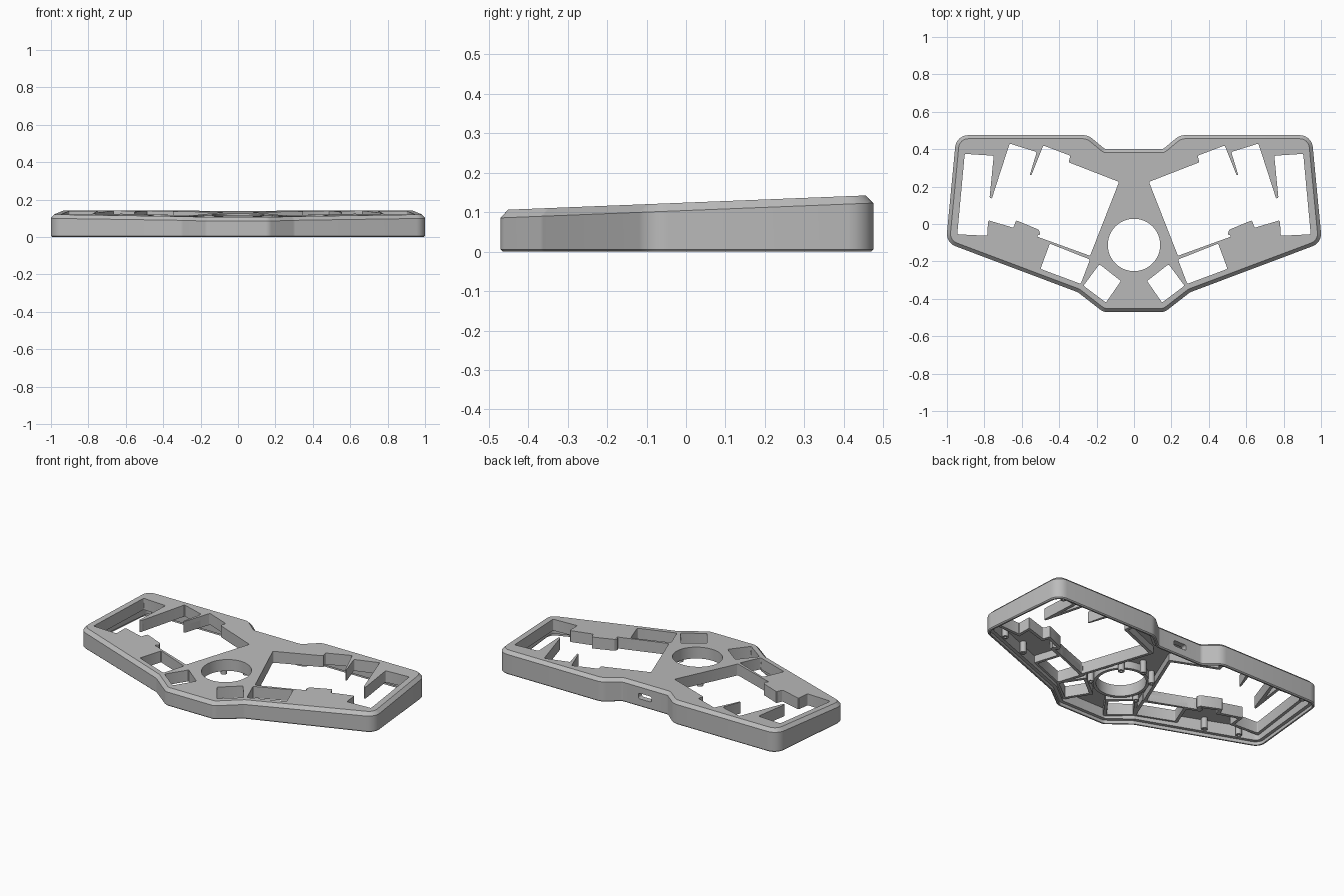
import bpy, bmesh, math
from mathutils import Vector

cube = bpy.data.objects.get("Cube")
if cube:
    bpy.data.objects.remove(cube, do_unlink=True)

grey = bpy.data.materials.new("grey_plastic")
grey.use_nodes = True
COLOUR = (0.5, 0.5, 0.5, 1)
grey.diffuse_color = COLOUR
grey.node_tree.nodes["Principled BSDF"].inputs["Base Color"].default_value = COLOUR


def top(y, drop=0.0):
    """Height of the sloping top face."""
    return 0.1242 + 0.0398 * y - drop


def mirror(points):
    return [(-x, y) for x, y in reversed(points)]


def corner(poly, i):
    """Corner point with its incoming and outgoing edges."""
    a, b, c = (Vector(poly[k % len(poly)]) for k in (i - 1, i, i + 1))
    return b, b - a, c - b


def inset(poly, d):
    """Inset a counter-clockwise polygon by d."""
    out = []
    for i in range(len(poly)):
        b, u, v = corner(poly, i)
        n, m = Vector((-u.y, u.x)).normalized(), Vector((-v.y, v.x)).normalized()
        out.append(tuple(b + (n + m) * d / (1 + n.dot(m))))
    return out


def rounded(poly, radii, steps=6):
    """Replace each corner with a circular arc."""
    out = []
    for i in range(len(poly)):
        b, u, v = corner(poly, i)
        limit = 0.45 * min(u.length, v.length)
        u.normalize()
        v.normalize()
        turn = math.atan2(u.cross(v), u.dot(v))
        slope = math.tan(abs(turn) / 2)
        reach = min(radii[i] * slope, limit)
        arm = Vector((u.y, -u.x)) * math.copysign(reach / slope, turn)
        centre = b - u * reach - arm
        for k in range(steps + 1):
            s, c = math.sin(turn * k / steps), math.cos(turn * k / steps)
            out.append((centre.x + arm.x * c - arm.y * s, centre.y + arm.x * s + arm.y * c))
    return out


def circle(x, y, r, n=24):
    return [(x + r * math.cos(math.tau * k / n), y + r * math.sin(math.tau * k / n)) for k in range(n)]


def level(poly, z):
    return [(x, y, z) for x, y in poly]


def sloped(poly, drop):
    return [(x, y, top(y, drop)) for x, y in poly]


def add_loft(bm, rings):
    """Closed solid through matching rings of points."""
    loops = [[bm.verts.new(p) for p in ring] for ring in rings]
    n = len(loops[0])
    for low, high in zip(loops, loops[1:]):
        for i in range(n):
            j = (i + 1) % n
            bm.faces.new((low[i], low[j], high[j], high[i]))
    bm.faces.new(list(reversed(loops[0])))
    bm.faces.new(loops[-1])


def finish(bm, name):
    bmesh.ops.recalc_face_normals(bm, faces=bm.faces)
    mesh = bpy.data.meshes.new(name)
    bm.to_mesh(mesh)
    bm.free()
    mesh.materials.append(grey)
    obj = bpy.data.objects.new(name, mesh)
    bpy.context.collection.objects.link(obj)
    return obj


# Outer outline
half = [(.165, -.47), (.30, -.365), (1.005, -.10), (.95, .475), (.245, .475), (.155, .40)]
half_radii = [.05, .05, .07, .07, .08, .03]
outline = half + mirror(half)
radii = half_radii + half_radii[::-1]
concave = {len(half) - 1, len(half)}


def outline_at(d):
    rs = [r + d if i in concave else max(r - d, .006) for i, r in enumerate(radii)]
    return rounded(inset(outline, d), rs)


# Hollow shell: roof underside, stepped lip, outer wall, chamfered top
bm = bmesh.new()
add_loft(bm, [
    sloped(outline_at(.035), .025),
    level(outline_at(.035), .02),
    level(outline_at(.015), .02),
    level(outline_at(.015), 0),
    level(outline_at(.006), 0),
    level(outline_at(0), .006),
    sloped(outline_at(0), .02),
    sloped(outline_at(.019), 0)])
case = finish(bm, "controller_case")

# Openings for the key field, the two thumb keys and the round dial
key_field = [(.08, .225), (.235, -.17), (.525, -.065), (.50, -.055), (.51, -.03), (.63, .02),
             (.645, -.02), (.78, .02), (.785, -.063), (.945, -.055), (.905, .375), (.75, .365),
             (.778, .08), (.665, .43), (.52, .385), (.585, .17), (.485, .42), (.34, .365), (.35, .33)]
thumb_outer = [(.45, -.105), (.235, -.19), (.285, -.32), (.50, -.24)]
thumb_inner = [(.185, -.215), (.07, -.305), (.15, -.42), (.27, -.33)]
openings = []
for shape in (key_field, thumb_outer, thumb_inner):
    openings += [shape, mirror(shape)]
DIAL = (0, -.112)

# Skirt walls hanging below every opening
bm = bmesh.new()
for poly in openings:
    for i in range(len(poly)):
        b, edge, _ = corner(poly, i)
        u = edge.normalized()
        out = Vector((u.y, -u.x))
        a, b = b - edge - u * .018, b + u * .018
        wall = [tuple(p) for p in (a - out * .003, a + out * .018, b + out * .018, b - out * .003)]
        add_loft(bm, [sloped(wall, .07), sloped(wall, .024)])
ring = circle(*DIAL, .158, 64)
add_loft(bm, [sloped(ring, .07), sloped(ring, .024)])
skirts = finish(bm, "skirt_walls")

# Cutter for all openings and the cable port in the back wall
bm = bmesh.new()
for poly in [rounded(p, [.007] * len(p), 3) for p in openings] + [circle(*DIAL, .14, 64)]:
    add_loft(bm, [level(poly, -.1), level(poly, .3)])
port = rounded([(-.045, .048), (.045, .048), (.045, .082), (-.045, .082)], [.012] * 4)
add_loft(bm, [[(x, y, z) for x, z in port] for y in (.34, .45)])
cutter = finish(bm, "opening_cutter")
cutter.hide_render = True

for target in (case, skirts):
    mod = target.modifiers.new("openings", "BOOLEAN")
    mod.operation, mod.object, mod.solver = "DIFFERENCE", cutter, "MANIFOLD"
    bpy.context.view_layer.objects.active = target
    bpy.ops.object.modifier_apply(modifier=mod.name)
bpy.data.objects.remove(cutter, do_unlink=True)

# Hollow screw posts under the roof
posts = [(.165, -.18), (.11, .02), (.85, -.105), (.66, -.175), (.87, .425)]
bm = bmesh.new()
for x, y in posts + mirror(posts) + [(0, .08)]:
    bore, tube = circle(x, y, .008), circle(x, y, .018)
    add_loft(bm, [level(bore, .08), level(bore, .025), level(tube, .025), sloped(tube, .02)])
screw_posts = finish(bm, "screw_posts")

# Smooth the rounded corners, keep the edges sharp
bpy.ops.object.select_all(action="DESELECT")
for obj in (case, skirts, screw_posts):
    obj.select_set(True)
bpy.context.view_layer.objects.active = case
bpy.ops.object.shade_smooth_by_angle(angle=math.radians(25))
